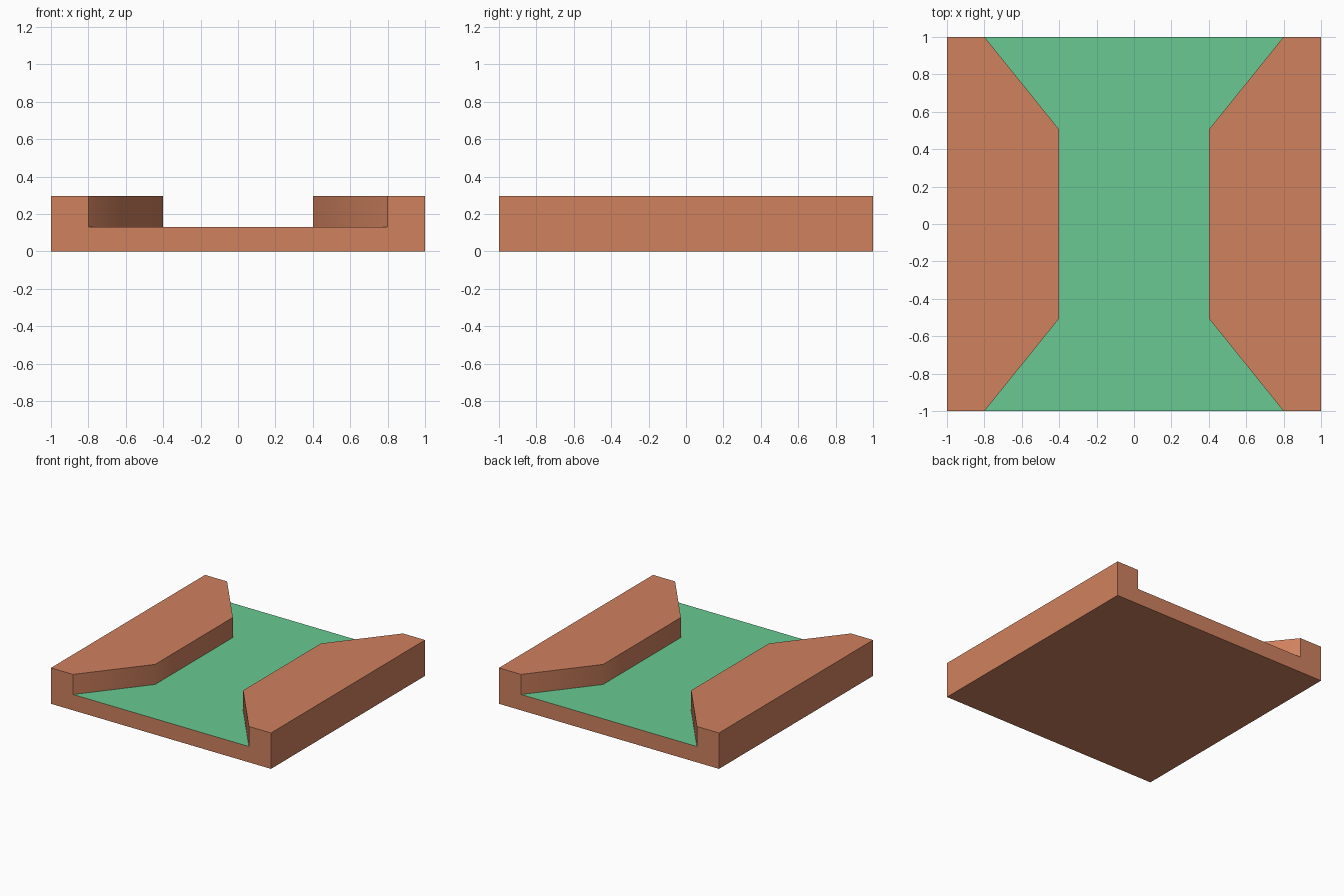
import bpy, bmesh, math

if "Cube" in bpy.data.objects:
    bpy.data.objects.remove(bpy.data.objects["Cube"])

FLOOR, TOP = 0.13, 0.295


def material(name, rgb):
    m = bpy.data.materials.new(name)
    m.diffuse_color = (*rgb, 1)
    m.use_nodes = True
    m.node_tree.nodes["Principled BSDF"].inputs["Base Color"].default_value = m.diffuse_color
    return m


def prism(name, outline, z0, z1):
    """Extrude a flat outline from z0 up to z1."""
    bm = bmesh.new()
    face = bm.faces.new([bm.verts.new((x, y, z0)) for x, y in outline])
    out = bmesh.ops.extrude_face_region(bm, geom=[face])
    for v in out["geom"]:
        if isinstance(v, bmesh.types.BMVert):
            v.co.z = z1
    bmesh.ops.recalc_face_normals(bm, faces=bm.faces)
    me = bpy.data.meshes.new(name)
    bm.to_mesh(me)
    bm.free()
    ob = bpy.data.objects.new(name, me)
    bpy.context.collection.objects.link(ob)
    return ob


# Solid wooden block
track = prism("narrowed_lane", [(-1, -1), (1, -1), (1, 1), (-1, 1)], 0, TOP)

# Lane channel, flared at both ends and narrow in the middle
half = [(0.88, -1.1), (0.4, -0.505), (0.4, 0.505), (0.88, 1.1)]
cutter = prism("lane_cutter", half + [(-x, y) for x, y in reversed(half)], FLOOR, TOP + 0.2)
cutter.hide_render = True

bpy.context.view_layer.objects.active = track
track.select_set(True)
mod = track.modifiers.new("lane", "BOOLEAN")
mod.operation = "DIFFERENCE"
mod.object = cutter
mod.solver = "EXACT"
bpy.ops.object.modifier_apply(modifier=mod.name)
bpy.data.objects.remove(cutter)

# Green lane floor, brown everywhere else
track.data.materials.clear()
track.data.materials.append(material("terracotta brown", (0.624, 0.220, 0.114)))
track.data.materials.append(material("lane green", (0.138, 0.584, 0.287)))
for p in track.data.polygons:
    is_floor = p.normal.z > 0.9 and abs(p.center.z - FLOOR) < 0.01
    p.material_index = 1 if is_floor else 0

# Soft bends along the inner walls, sharp elsewhere
bpy.ops.object.shade_smooth_by_angle(angle=math.radians(42))
